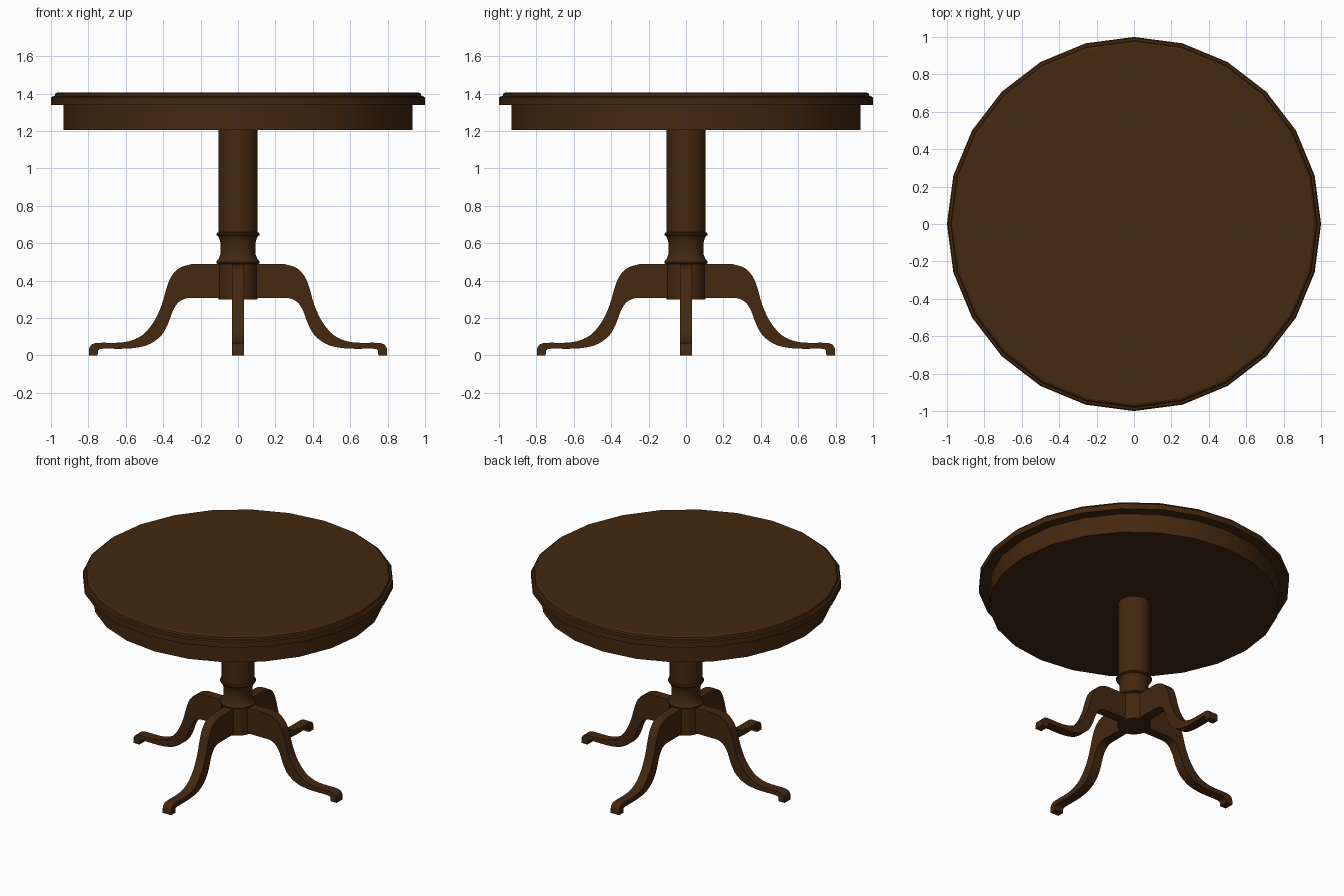
import bpy
import bmesh
from math import cos, sin, pi, radians
from mathutils import Vector

cube = bpy.data.objects.get("Cube")
if cube:
    bpy.data.objects.remove(cube, do_unlink=True)

wood = bpy.data.materials.new("dark_wood")
wood.use_nodes = True
colour = (0.058, 0.021, 0.005, 1)
wood.diffuse_color = colour
wood.node_tree.nodes["Principled BSDF"].inputs["Base Color"].default_value = colour


def finish(name, bm, angle):
    """Turn a bmesh into a wooden object with sharp edges above the angle."""
    bmesh.ops.recalc_face_normals(bm, faces=bm.faces)
    mesh = bpy.data.meshes.new(name)
    bm.to_mesh(mesh)
    bm.free()
    mesh.materials.append(wood)
    obj = bpy.data.objects.new(name, mesh)
    bpy.context.collection.objects.link(obj)
    bpy.ops.object.select_all(action="DESELECT")
    obj.select_set(True)
    bpy.context.view_layer.objects.active = obj
    bpy.ops.object.shade_smooth_by_angle(angle=radians(angle))
    return obj


def turned(name, profile, sides=24, angle=30):
    """Lathe a closed solid from (radius, height) points, bottom to top."""
    bm = bmesh.new()
    rings = [[bm.verts.new((r * cos(2 * pi * i / sides), r * sin(2 * pi * i / sides), z))
              for i in range(sides)] for r, z in profile]
    for low, high in zip(rings, rings[1:]):
        for i in range(sides):
            j = (i + 1) % sides
            bm.faces.new((low[i], low[j], high[j], high[i]))
    bm.faces.new(rings[0])
    bm.faces.new(rings[-1])
    return finish(name, bm, angle)


def smooth_path(points, steps=3):
    """Catmull-Rom curve through the points."""
    p = [Vector(q) for q in points]
    p = [p[0]] + p + [p[-1]]
    path = []
    for a, b, c, d in zip(p, p[1:], p[2:], p[3:]):
        for k in range(steps):
            t = k / steps
            path.append(0.5 * (2 * b + (c - a) * t + (2 * a - 5 * b + 4 * c - d) * t ** 2
                               + (3 * b - a - 3 * c + d) * t ** 3))
    return path + [p[-1]]


# Round top with stepped, rounded rim, and the apron below it
turned("table_top", [(0.92, 1.34), (1, 1.34), (1, 1.378), (0.994, 1.385),
                     (0.981, 1.387), (0.977, 1.4), (0.965, 1.407)])
turned("apron", [(0.933, 1.205), (0.933, 1.345)])

# Turned pedestal: hub, lower bead, neck, upper bead, shaft
turned("pedestal", [(0.105, 0.3), (0.105, 0.488), (0.114, 0.492), (0.116, 0.5),
                    (0.112, 0.508), (0.106, 0.512), (0.1, 0.525), (0.094, 0.54),
                    (0.094, 0.605), (0.1, 0.625), (0.106, 0.638), (0.114, 0.642),
                    (0.116, 0.649), (0.112, 0.656), (0.105, 0.659), (0.105, 1.21)])

# Four curved legs with small turned-down feet
upper = smooth_path([(0.25, 0.488), (0.31, 0.47), (0.355, 0.425), (0.382, 0.36),
                     (0.408, 0.27), (0.45, 0.18), (0.51, 0.11), (0.58, 0.077),
                     (0.65, 0.068), (0.74, 0.068), (0.78, 0.06), (0.796, 0.035), (0.797, 0)])
lower = smooth_path([(0.75, 0), (0.747, 0.026), (0.725, 0.036), (0.62, 0.036),
                     (0.54, 0.042), (0.47, 0.062), (0.41, 0.107), (0.374, 0.17),
                     (0.35, 0.235), (0.32, 0.283), (0.28, 0.305), (0.24, 0.308)])
outline = [Vector((0.04, 0.488))] + upper + lower + [Vector((0.04, 0.308))]
half_width = 0.033
for index, name in enumerate(("left_leg", "back_leg", "right_leg", "front_leg")):
    bm = bmesh.new()
    side = bm.faces.new([bm.verts.new((p.x, -half_width, p.y)) for p in outline])
    grown = bmesh.ops.extrude_face_region(bm, geom=[side], use_keep_orig=True)
    moved = [v for v in grown["geom"] if isinstance(v, bmesh.types.BMVert)]
    bmesh.ops.translate(bm, verts=moved, vec=(0, 2 * half_width, 0))
    bmesh.ops.triangulate(bm, faces=[f for f in bm.faces if len(f.verts) > 4])
    leg = finish(name, bm, 40)
    leg.rotation_euler.z = index * pi / 2
